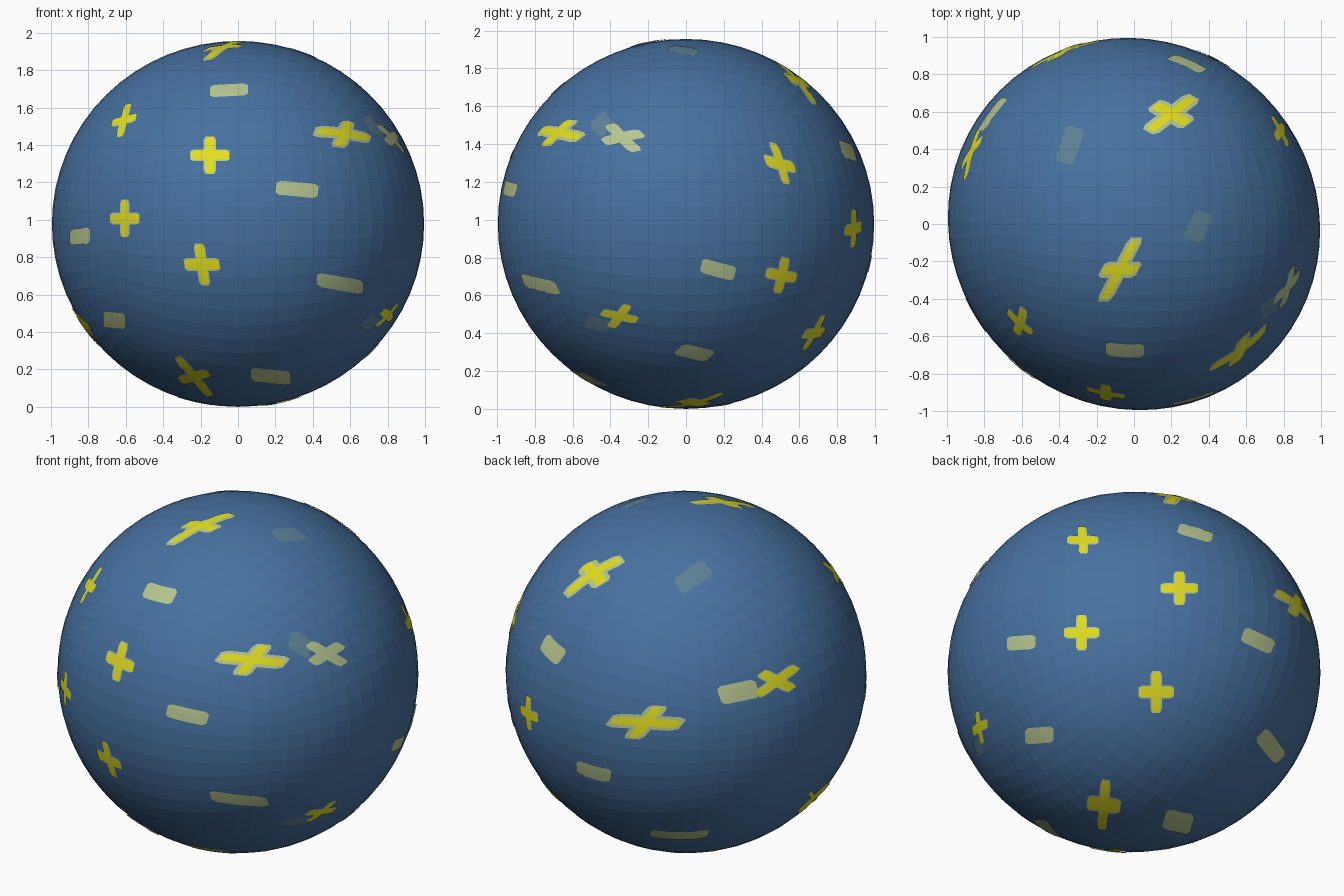
import bpy, bmesh, math
from mathutils import Vector, Matrix

if "Cube" in bpy.data.objects:
    bpy.data.objects.remove(bpy.data.objects["Cube"])

CENTRE = Vector((0, 0, 0.978))
# slightly stretched ball: long axis lies along the x = -y diagonal
R_LONG, R_SHORT = 1.012, 0.978
SHAPE = (Matrix.Rotation(math.radians(-45), 3, 'Z')
         @ Matrix.Diagonal((R_LONG, R_SHORT, R_SHORT))
         @ Matrix.Rotation(math.radians(45), 3, 'Z'))
INV = SHAPE.inverted()


def material(name, rgb):
    m = bpy.data.materials.new(name)
    m.diffuse_color = (*rgb, 1)
    m.use_nodes = True
    m.node_tree.nodes["Principled BSDF"].inputs["Base Color"].default_value = m.diffuse_color
    return m


BLUE = material("ball blue", (0.062, 0.165, 0.35))
YELLOW = material("bright yellow", (0.76, 0.73, 0.014))
PALE = material("pale green", (0.47, 0.56, 0.28))
FADED = material("faded blue grey", (0.11, 0.22, 0.30))


def finish(bm, name, mat):
    me = bpy.data.meshes.new(name)
    bm.to_mesh(me)
    bm.free()
    me.materials.append(mat)
    ob = bpy.data.objects.new(name, me)
    bpy.context.collection.objects.link(ob)
    return ob


# ball: evenly spread cube sphere with flat faces
bm = bmesh.new()
bmesh.ops.create_cube(bm, size=2)
bmesh.ops.subdivide_edges(bm, edges=bm.edges[:], cuts=15, use_grid_fill=True)
for v in bm.verts:
    v.co = Vector([math.tan(c * math.pi / 4) for c in v.co]).normalized()
    v.co = SHAPE @ v.co + CENTRE
finish(bm, "ball", BLUE)


# a mark is drawn flat on a view plane and pressed onto the ball
class View:
    def __init__(self, az, el, cx, cy, scale):
        a, e = math.radians(az), math.radians(el)
        h = Vector((math.sin(a), -math.cos(a), 0))
        self.right = Vector((math.cos(a), math.sin(a), 0))
        self.up = Vector((0, 0, math.cos(e))) - h * math.sin(e)
        self.out = h * math.cos(e) + Vector((0, 0, math.sin(e)))
        self.cx, self.cy, self.s = cx, cy, scale

    def press(self, x, y, lift):
        o = INV @ (self.right * ((x - self.cx) / self.s) + self.up * ((self.cy - y) / self.s))
        d = INV @ self.out
        a, b, c = d.dot(d), o.dot(d), o.dot(o) - 1
        t = (-b + math.sqrt(max(0, b * b - a * c))) / a
        n = (o + d * t).normalized()
        return SHAPE @ n * (1 + lift) + CENTRE


FRONT = View(0, 0, 238, 224.5, 187.3)
RIGHT = View(90, 0, 687, 224.5, 188)
TOP = View(0, 90, 1134, 224.5, 187)
FRONT_RIGHT = View(35, 25, 238, 672, 183.5)
BACK_LEFT = View(215, 25, 686, 672, 183.5)
BACK_RIGHT = View(140, -30, 1134, 672, 183.5)

layers = {m: bmesh.new() for m in (YELLOW, PALE, FADED)}


def strip(mat, view, c, a, b, lift, n=10, k=4):
    """Patch with half axes a and b around c, corners slightly clipped."""
    bm = layers[mat]
    rows = []
    for i in range(n + 1):
        s = 2 * i / n - 1
        w = 0.7 if i in (0, n) else 1
        rows.append([bm.verts.new(view.press(*(c + a * s + b * (w * (2 * j / k - 1))), lift))
                     for j in range(k + 1)])
    for p, q in zip(rows, rows[1:]):
        for j in range(k):
            f = bm.faces.new((p[j], q[j], q[j + 1], p[j + 1]))
            f.normal_update()
            if f.normal.dot(f.calc_center_median() - CENTRE) < 0:
                f.normal_flip()


def bar(view, x, y, ax, ay, bx, by, mat=PALE, lift=0.003):
    strip(mat, view, Vector((x, y)), Vector((ax, ay)), Vector((bx, by)), lift)


def cross(view, x, y, ax, ay, bx, by, mat=YELLOW, lift=0.005, rim=0.08):
    c, a, b = Vector((x, y)), Vector((ax, ay)), Vector((bx, by))
    for m, grow, wide, up in ((PALE, 1 + rim / 2, 0.25 + rim, lift - 0.002), (mat, 1, 0.25, lift)):
        strip(m, view, c, a * grow, b * wide, up)
        strip(m, view, c, b * grow, a * wide * min(1, b.length / a.length + 0.1), up + 0.0006)


# crosses, grouped by the side they face
for view, marks in (
    (FRONT, [(210, 156, 19, 0, 0, 18), (124, 121, -4, 16, 12, -3), (125, 219, 14, 0, 0, 18),
             (202, 265, 17, 0, 3, 20), (194, 377, 16, 19, 14, -4)]),
    (RIGHT, [(621, 316, 17, 4, 8, -11)]),
    (BACK_LEFT, [(776, 681, 19, -14, 15, 8), (813, 797, 15, -14, 4, 5)]),
    (BACK_RIGHT, [(1083, 541, 15, 0, 1, 13), (1179, 589, 18, 0, 0, 16), (1082, 633, 17, 0, 0, 17),
                  (1156, 692, 17, 0, 0, 20), (1104, 804, 16, 2, -2, 24)]),
):
    for m in marks:
        cross(view, *m)

# larger crosses with a wide pale rim
for view, m in ((TOP, (1120, 270, -15, 29, 17, 0)), (TOP, (1171, 115, 21, -16, 16, 9)),
                (FRONT_RIGHT, (252, 660, 31, 3, -11, 14)), (BACK_LEFT, (646, 722, 33, 2, -12, 15))):
    cross(view, *m, rim=0.2)

# pale bars
for view, marks in (
    (FRONT, [(229, 91, 19, -1, 0, 6), (297, 190, 21, 2, -1, 7), (80, 237, 10, -1, 0, 8),
             (114, 321, 11, 1, 0, 8), (340, 284, 23, 4, 0, 7), (271, 377, 20, 2, 0, 7)]),
    (BACK_LEFT, [(738, 692, 19, -4, 3, 9)]),
    (BACK_RIGHT, [(1195, 534, 17, 5, -2, 5), (1257, 641, 15, 7, -3, 7), (1022, 643, 14, -1, 0, 7),
                  (1040, 735, 14, -1, 0, 8), (1270, 746, 10, 13, 6, -6), (1178, 821, 14, 3, -3, 10)]),
):
    for m in marks:
        bar(view, *m)

# pale cross beside the large front right cross
cross(FRONT_RIGHT, 326, 654, 17, 10, 14, -9, mat=PALE)

# faded bars
for view, m in ((TOP, (1070, 146, -6, 18, 9, 3)), (TOP, (1198, 227, -7, 14, 9, 3)),
                (FRONT_RIGHT, (300, 645, 10, 6, -3, 9)), (RIGHT, (599, 324, 11, 3, 3, -6))):
    bar(view, *m, mat=FADED, lift=0.002)

for mat, name in ((YELLOW, "yellow_crosses"), (PALE, "pale_bars"), (FADED, "faded_bars")):
    finish(layers[mat], name, mat)
